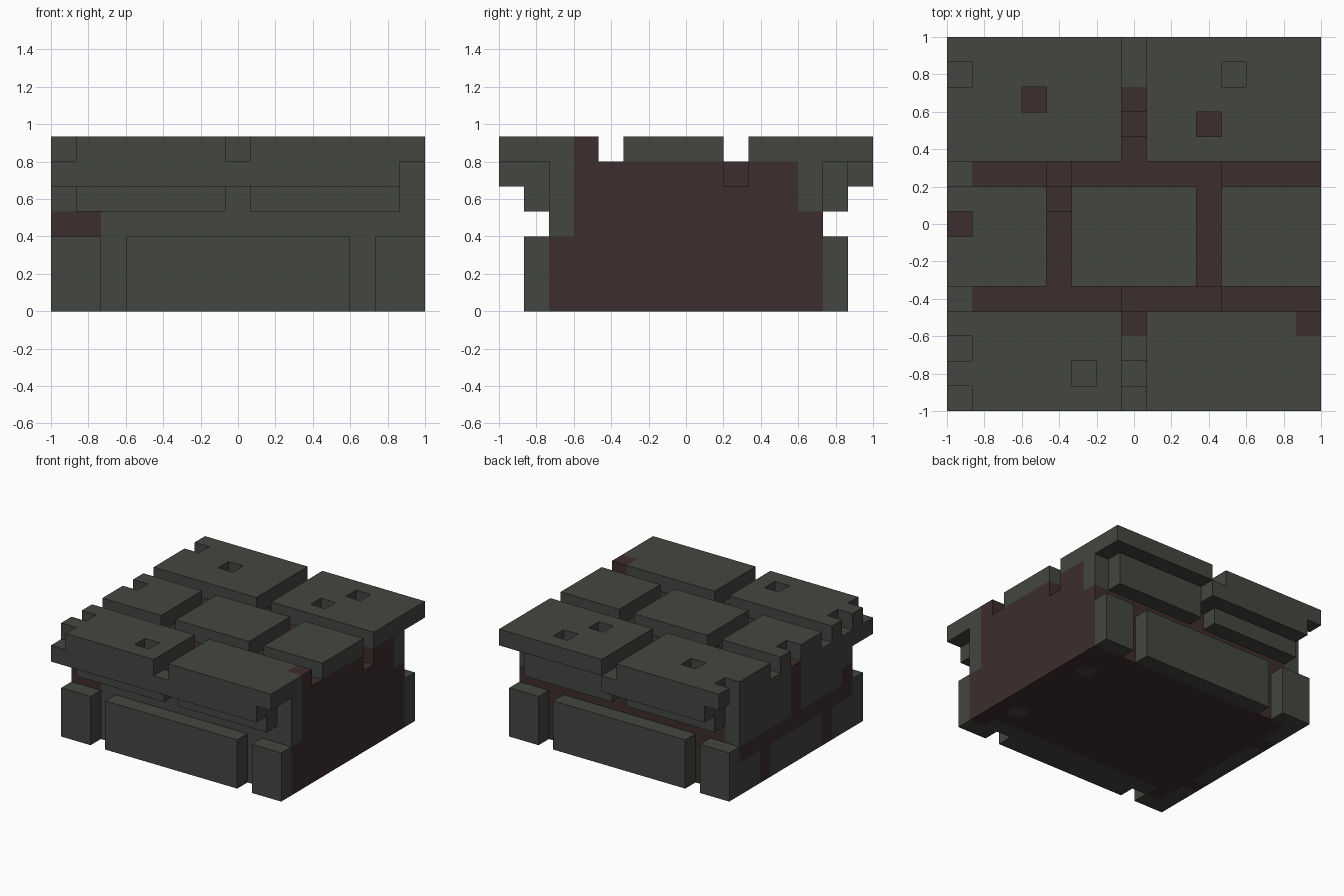
import bpy, bmesh
from mathutils import Vector

cube = bpy.data.objects.get("Cube")
if cube:
    bpy.data.objects.remove(cube, do_unlink=True)

N = 15                # blocks along each side
U = 2 / N             # size of one block


def make_material(name, color):
    m = bpy.data.materials.new(name)
    m.use_nodes = True
    m.diffuse_color = (*color, 1)
    m.node_tree.nodes["Principled BSDF"].inputs["Base Color"].default_value = (*color, 1)
    return m


stone = make_material("grey green stone", (0.055, 0.061, 0.051))
mortar = make_material("dark red mortar", (0.047, 0.026, 0.027))

cells = {}            # block position -> part name


def fill(part, x, y, z):
    """Fill inclusive block ranges with a part; None carves them away."""
    span = lambda r: range(r, r + 1) if isinstance(r, int) else range(r[0], r[1] + 1)
    for i in span(x):
        for j in span(y):
            for k in span(z):
                if part:
                    cells[i, j, k] = part
                else:
                    cells.pop((i, j, k), None)


# Mortar core
fill("mortar_core", (0, 14), (2, 12), (0, 5))

# Stone facing in the front of the core
fill("front_facing", (2, 13), 2, (0, 5))
fill("front_facing", 14, 2, (3, 5))
fill("front_facing", (0, 1), 2, (4, 5))
fill("back_corner_stone", 14, 12, (4, 5))

# Bricks set flush into the right-hand wall
for y in ((2, 3), (5, 9), (11, 12)):
    fill("side_lower_bricks", 0, y, (0, 1))
fill("side_upper_bricks", 0, (3, 6), (3, 5))
fill("side_upper_bricks", 0, (8, 12), (3, 5))
fill("side_upper_bricks", 0, 2, (4, 5))

# Lower and upper protruding bricks on front and back
for side, y in (("front", 1), ("back", 13)):
    for n, x in enumerate(((0, 1), (3, 11), (13, 14))):
        fill(f"{side}_lower_brick_{n + 1}", x, y, (0, 2))
    for n, x in enumerate(((1, 6), (8, 13))):
        fill(f"{side}_upper_brick_{n + 1}", x, y, 4)

# Ledges under the top slabs
fill("front_ledge", (0, 13), (0, 1), 5)
fill("back_ledge", (1, 13), 13, 5)
fill("back_ledge", (1, 7), 14, 5)

# Paving slabs on top
for n, x in enumerate(((0, 6), (8, 14))):
    fill(f"front_slab_{n + 1}", x, (0, 3), 6)
    fill(f"back_slab_{n + 1}", x, (10, 14), 6)
for n, x in enumerate(((0, 3), (5, 9), (11, 14))):
    fill(f"middle_slab_{n + 1}", x, (5, 8), 6)
fill("mortar_corner", 14, 3, 6)

# Chips and holes in the slabs
for x, y in ((0, 0), (0, 2), (0, 7), (0, 13), (5, 1), (3, 12), (10, 11), (11, 13)):
    fill(None, x, y, 6)

# Deeper places in the grooves
fill(None, (11, 14), 9, 5)
fill(None, (7, 10), 4, 5)
fill(None, 4, 9, 5)
fill(None, 4, 8, (4, 5))
fill(None, 7, 11, 5)
fill(None, 7, 1, 5)

# Stone pieces showing in the underside
for y in (4, 10):
    fill("underside_stone", 13, y, 0)

# One mesh per part, holding only its exposed faces
for part in sorted(set(cells.values())):
    bm = bmesh.new()
    for cell, owner in cells.items():
        if owner != part:
            continue
        for axis in range(3):
            for step in (1, -1):
                normal = Vector((0, 0, 0))
                normal[axis] = step
                near = tuple(int(c + d) for c, d in zip(cell, normal))
                if near in cells:
                    continue
                a = Vector((0, 0, 0))
                a[(axis + 1) % 3] = 0.5
                b = normal.cross(a)
                mid = Vector(cell) + Vector((0.5, 0.5, 0.5)) + normal / 2
                corners = (mid - a - b, mid + a - b, mid + a + b, mid - a + b)
                bm.faces.new([bm.verts.new((p - Vector((N / 2, N / 2, 0))) * U)
                              for p in corners])
    if bm.faces:
        bmesh.ops.remove_doubles(bm, verts=bm.verts, dist=0.001)
        bmesh.ops.dissolve_limit(bm, angle_limit=0.01, verts=bm.verts, edges=bm.edges)
        mesh = bpy.data.meshes.new(part)
        bm.to_mesh(mesh)
        mesh.materials.append(mortar if part.startswith("mortar") else stone)
        bpy.context.collection.objects.link(bpy.data.objects.new(part, mesh))
    bm.free()
